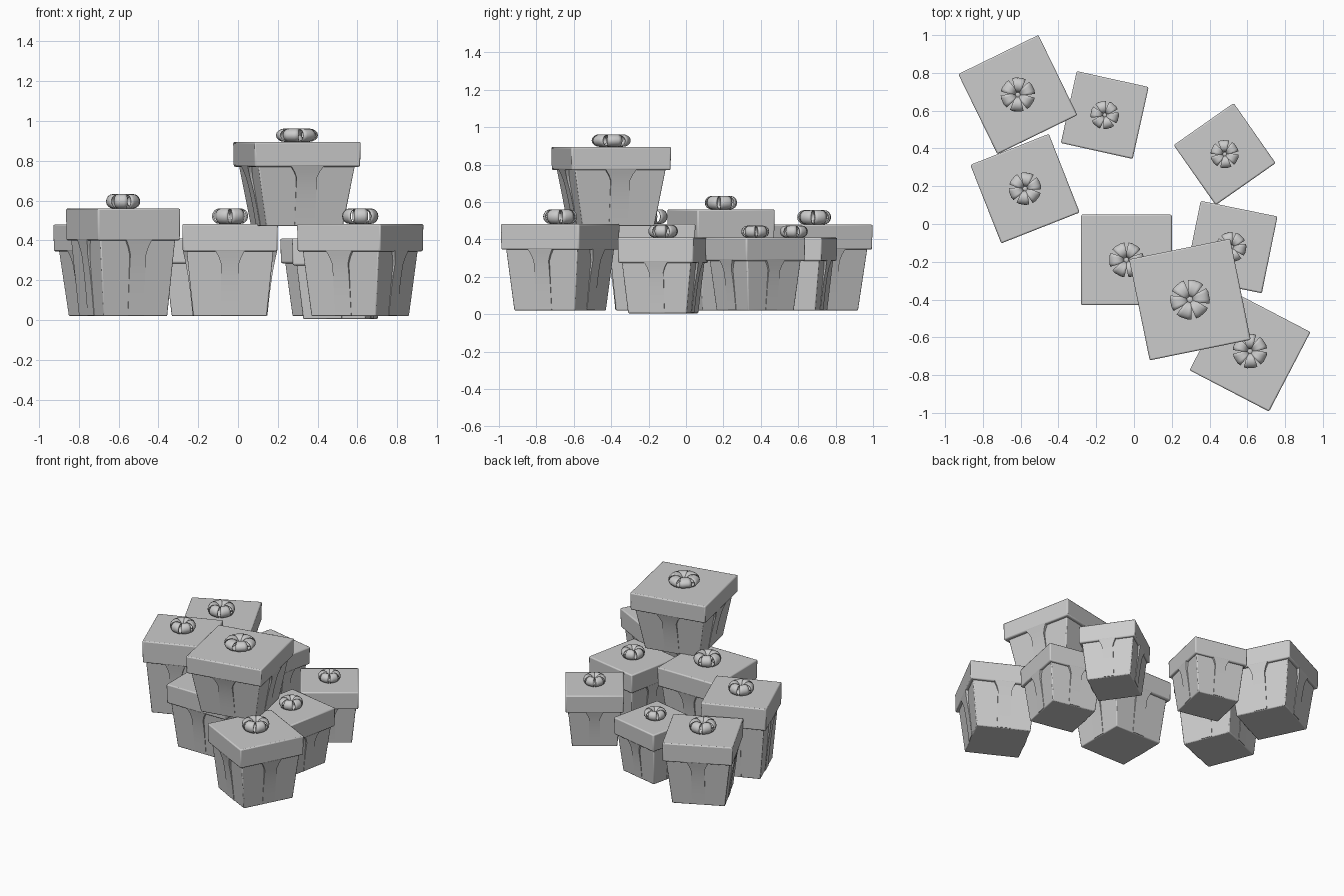
import bpy, bmesh, math
from mathutils import Matrix

if "Cube" in bpy.data.objects:
    bpy.data.objects.remove(bpy.data.objects["Cube"])

grey = bpy.data.materials.new("plain_grey")
grey.diffuse_color = (0.6, 0.6, 0.6, 1)
grey.use_nodes = True
grey.node_tree.nodes["Principled BSDF"].inputs["Base Color"].default_value = grey.diffuse_color

# name, x, y, turn in degrees, lid side, base z, lid underside z, lid top z, bottom/lid width
BOXES = [
    ("back_left", -0.615, 0.685, 26, 0.472, 0.02, 0.345, 0.48, 0.75),
    ("back_middle", -0.155, 0.577, -12.5, 0.39, 0.02, 0.285, 0.41, 0.77),
    ("left_tall", -0.577, 0.187, 21.5, 0.447, 0.02, 0.40, 0.56, 0.77),
    ("centre", -0.04, -0.19, 0, 0.48, 0.02, 0.345, 0.483, 0.77),
    ("stacked", 0.296, -0.40, 11.5, 0.546, 0.472, 0.77, 0.895, 0.72),
    ("back_right", 0.48, 0.37, 35, 0.388, 0.02, 0.285, 0.41, 0.77),
    ("right_small", 0.515, -0.122, -11.5, 0.415, 0.005, 0.275, 0.41, 0.77),
    ("front_right", 0.614, -0.673, -27.5, 0.475, 0.02, 0.345, 0.483, 0.77),
]
BODY_TOP = 0.91


def finish(bm, name, place, bevel=0.0):
    bmesh.ops.recalc_face_normals(bm, faces=bm.faces)
    mesh = bpy.data.meshes.new(name)
    bm.to_mesh(mesh)
    bm.free()
    mesh.materials.append(grey)
    ob = bpy.data.objects.new(name, mesh)
    bpy.context.collection.objects.link(ob)
    ob.matrix_world = place
    if bevel:
        mod = ob.modifiers.new("soft_edges", 'BEVEL')
        mod.width, mod.segments = bevel, 2
    bpy.context.view_layer.objects.active = ob
    ob.select_set(True)
    bpy.ops.object.shade_smooth_by_angle(angle=math.radians(35))
    ob.select_set(False)
    return ob


def frustum(bm, z0, z1, half0, half1):
    cube = bmesh.ops.create_cube(bm, size=2)["verts"]
    for v in cube:
        top = v.co.z > 0
        h = half1 if top else half0
        v.co = (v.co.x * h, v.co.y * h, z1 if top else z0)


def ribbons(bm, z0, z1, half0, half1, side):
    # strips that flare out to the lid and sink into the body below
    steps = 10
    for k in range(4):
        turn = Matrix.Rotation(k * math.pi / 2, 3, 'Z')
        rows = []
        for i in range(steps + 1):
            t = i / steps
            wall = half1 + (half0 - half1) * t
            out = wall + 0.034 * side * (1 - t) ** 3 + 0.003
            w = side * (0.095 + 0.06 * max(0, 1 - t * 6))
            z = z1 + (z0 - z1) * t
            pts = [(-w, -wall + 0.01, z), (-w, -out, z), (w, -out, z), (w, -wall + 0.01, z)]
            rows.append([bm.verts.new(turn @ Matrix.Translation(p).translation) for p in pts])
        for a, b in zip(rows, rows[1:]):
            for j in range(4):
                bm.faces.new((a[j], a[(j + 1) % 4], b[(j + 1) % 4], b[j]))
        bm.faces.new(rows[0])
        bm.faces.new(rows[-1])


def bow(name, place, radius, height, top):
    # six looped petals around a small knot
    bm = bmesh.new()
    n = 16
    for k in range(6):
        turn = Matrix.Rotation(k * math.pi / 3, 3, 'Z')
        ring = []
        for i in range(n):
            a = 2 * math.pi * i / n
            r = radius * (0.55 + 0.42 * math.cos(a))
            z = top + height * (0.48 + 0.48 * math.sin(a))
            row = []
            for s in (-1, -0.5, 0.5, 1):
                bulge = 1 - 0.09 * s * s
                p = (r * bulge, s * (0.1 * radius + 0.29 * r), z)
                row.append(bm.verts.new(turn @ Matrix.Translation(p).translation))
            ring.append(row)
        for i in range(n):
            a, b = ring[i], ring[(i + 1) % n]
            for j in range(3):
                bm.faces.new((a[j], a[j + 1], b[j + 1], b[j]))
    knot = Matrix.Translation((0, 0, top + height * 0.25)) @ Matrix.Diagonal((1, 1, 0.8, 1))
    bmesh.ops.create_uvsphere(bm, u_segments=12, v_segments=6, radius=radius * 0.27, matrix=knot)
    ob = finish(bm, name, place)
    mod = ob.modifiers.new("ribbon_thickness", 'SOLIDIFY')
    mod.thickness, mod.offset = 0.006, -1


for name, x, y, deg, side, z0, z1, z2, taper in BOXES:
    half = side / 2
    place = Matrix.Translation((x, y, 0)) @ Matrix.Rotation(math.radians(deg), 4, 'Z')

    # tapered body
    bm = bmesh.new()
    frustum(bm, z0, z1 + 0.01, half * taper, half * BODY_TOP)
    finish(bm, name + "_box_body", place, 0.006)

    # overhanging lid
    bm = bmesh.new()
    frustum(bm, z1, z2, half * 0.99, half)
    finish(bm, name + "_box_lid", place, 0.008)

    # side ribbons
    bm = bmesh.new()
    ribbons(bm, z0 + 0.004, z1 + 0.005, half * taper, half * BODY_TOP, side)
    finish(bm, name + "_side_ribbons", place)

    # bow on the lid
    bow(name + "_bow", place, side * 0.2, 0.07 if side > 0.5 else 0.17 * side, z2)
